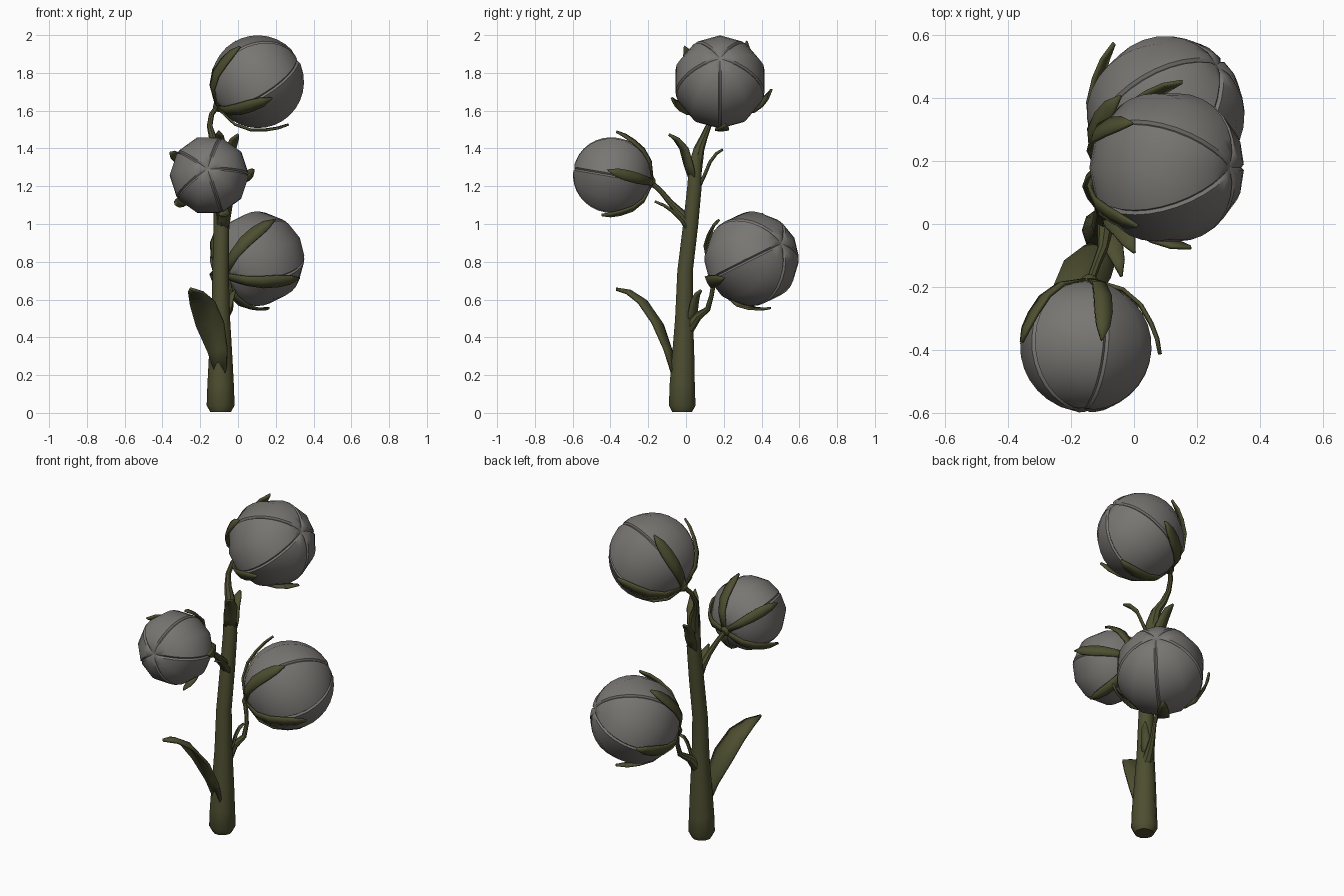
import bpy, math
from mathutils import Vector as V

if "Cube" in bpy.data.objects:
    bpy.data.objects.remove(bpy.data.objects["Cube"])


def material(name, rgb):
    m = bpy.data.materials.new(name)
    m.diffuse_color = (*rgb, 1)
    m.use_nodes = True
    m.node_tree.nodes["Principled BSDF"].inputs["Base Color"].default_value = m.diffuse_color
    return m


GREEN = material("dark olive green", (0.075, 0.076, 0.03))
GREY = material("warm grey", (0.19, 0.182, 0.17))


def make(name, verts, faces, mat, thickness=0):
    me = bpy.data.meshes.new(name)
    me.from_pydata([tuple(v) for v in verts], [], faces)
    me.materials.append(mat)
    me.shade_smooth()
    me.set_sharp_from_angle(angle=math.radians(40))
    ob = bpy.data.objects.new(name, me)
    bpy.context.collection.objects.link(ob)
    if thickness:
        mod = ob.modifiers.new("thickness", "SOLIDIFY")
        mod.thickness = thickness
        mod.offset = 0
    return ob


def tangents(pts):
    n = len(pts) - 1
    return [(pts[min(i + 1, n)] - pts[max(i - 1, 0)]).normalized() for i in range(n + 1)]


def tube(name, pts, radii, sides=8):
    pts = [V(p) for p in pts]
    verts, faces = [], []
    for p, t, r in zip(pts, tangents(pts), radii):
        u = (V((1, 0, 0)) - t * t.x).normalized()
        w = t.cross(u)
        for k in range(sides):
            a = 2 * math.pi * k / sides
            verts.append(p + r * (u * math.cos(a) + w * math.sin(a)))
    for i in range(len(pts) - 1):
        for k in range(sides):
            a, b = i * sides + k, i * sides + (k + 1) % sides
            faces.append((a, b, b + sides, a + sides))
    faces.append(tuple(reversed(range(sides))))
    faces.append(tuple(range(len(verts) - sides, len(verts))))
    return make(name, verts, faces, GREEN)


def ribbon(name, pts, widths, side=None, centre=None, cup=0.2, thickness=0.012):
    """Leaf strip: three points across, slightly cupped."""
    pts = [V(p) for p in pts]
    verts, faces = [], []
    for p, t, w in zip(pts, tangents(pts), widths):
        if centre is not None:
            s = t.cross(p - centre).normalized()
        else:
            s = (V(side) - t * t.dot(V(side))).normalized()
        n = s.cross(t)
        verts += [p - s * w, p + n * (w * cup), p + s * w]
    for i in range(len(pts) - 1):
        for k in range(2):
            a = i * 3 + k
            faces.append((a, a + 1, a + 4, a + 3))
    return make(name, verts, faces, GREEN, thickness)


def boll(name, centre, axis, ref, r):
    """Five-lobed fruit with grooves, plus five sepals lying along the grooves."""
    c, a = V(centre), V(axis).normalized()
    e0 = (V(ref) - a * a.dot(V(ref))).normalized()
    e1 = a.cross(e0)

    def at(theta, phi, rad):  # theta measured from the blossom end
        return c + rad * (a * math.cos(theta)
                          + math.sin(theta) * (e0 * math.cos(phi) + e1 * math.sin(phi)))

    rings, panel = 16, math.radians(72)
    verts, faces = [c + a * r * 0.95], []
    for i in range(1, rings):
        th = math.pi * i / rings
        g = min(0.009 / (r * math.sin(th)), 0.3)
        for k in range(5):
            for off, rad in ((0, 0.955), (g, 0.99), (panel / 2, 1.0), (panel - g, 0.99)):
                verts.append(at(th, k * panel + off, r * rad))
    verts.append(c - a * r * 0.97)
    n, last = 20, len(verts) - 1
    for k in range(n):
        k2 = (k + 1) % n
        faces.append((0, 1 + k, 1 + k2))
        faces.append((last, last - n + k2, last - n + k))
        for i in range(rings - 2):
            b = 1 + i * n
            faces.append((b + k, b + n + k, b + n + k2, b + k2))
    make(name, verts, faces, GREY)

    # sepals: hug the fruit, tips lifting away
    for k in range(5):
        prof = ((178, 1.02), (150, 1.03), (130, 1.035), (112, 1.04), (98, 1.08), (86, 1.13))
        pts = [at(math.radians(t), k * panel + 0.02 * j, r * f)
               for j, (t, f) in enumerate(prof)]
        ribbon(f"{name}_sepal_{k + 1}", pts, [w * r / 0.25 for w in
               (0.016, 0.026, 0.034, 0.034, 0.026, 0.003)], centre=c, cup=0.1)
    # calyx knob where the stalk meets the fruit
    tube(name + "_calyx", [c - a * r * 1.1, c - a * r * 1.04, c - a * r * 0.97],
         (0.014, 0.028, 0.04))


# fruits
boll("top_fruit", (0.105, 0.18, 1.752), (0.85, 0, 0.53), (0, 0, -1), 0.247)
boll("middle_fruit", (-0.152, -0.39, 1.258), (-0.05, -0.98, 0.17), (1, 0, 0), 0.21)
boll("lower_fruit", (0.102, 0.348, 0.815), (0.68, 0.66, 0.34), (0, 0, -1), 0.252)

# main stem
tube("main_stem",
     [(-.092, -.02, 0.005), (-.092, -.02, .04), (-.092, -.02, .15), (-.092, -.015, .3),
      (-.092, -.01, .5), (-.092, -.005, .75), (-.088, .025, 1.0), (-.085, .045, 1.2),
      (-.09, .05, 1.32), (-.1, .06, 1.4)],
     (.055, .074, .07, .062, .05, .043, .042, .04, .035, .02), 10)

# stalks
tube("top_stalk", [(-.09, .05, 1.28), (-.105, .07, 1.4), (-.135, .095, 1.46),
                   (-.15, .12, 1.52), (-.14, .15, 1.58), (-.11, .18, 1.623)],
     (.034, .028, .02, .015, .014, .014))
tube("middle_stalk", [(-.088, .03, .95), (-.09, -.01, 1.04), (-.1, -.08, 1.11),
                      (-.12, -.13, 1.17), (-.14, -.185, 1.222)],
     (.03, .026, .017, .014, .014))
tube("lower_stalk", [(-.085, 0, .43), (-.07, .06, .51), (-.04, .115, .55),
                     (-.035, .135, .62), (-.045, .145, .68), (-.07, .17, .73)],
     (.035, .024, .015, .012, .012, .014))

# large lower leaf
ribbon("large_leaf", [(-.09, -.06, .19), (-.11, -.095, .33), (-.15, -.15, .47),
                      (-.19, -.225, .58), (-.225, -.3, .635), (-.25, -.37, .655)],
       (.025, .055, .078, .07, .042, .004), side=(1, -.3, 0), cup=-.25, thickness=.016)

# small leaves at the forks
ribbon("top_front_leaf", [(-.08, .04, 1.22), (-.065, .015, 1.31), (-.04, -.01, 1.4),
                          (-.02, -.05, 1.45), (0, -.09, 1.475)],
       (.025, .036, .034, .024, .003), side=(.8, .6, 0))
ribbon("top_back_leaf", [(-.09, .06, 1.18), (-.1, .095, 1.26), (-.11, .125, 1.33),
                         (-.115, .16, 1.375), (-.12, .195, 1.395)],
       (.025, .035, .03, .022, .003), side=(-1, 0, 0))
ribbon("middle_leaf", [(-.085, .02, .95), (-.075, -.02, 1.02), (-.065, -.07, 1.07),
                       (-.05, -.115, 1.1), (-.04, -.165, 1.12)],
       (.02, .032, .03, .02, .003), side=(1, 0, 0))
ribbon("lower_leaf", [(-.08, .02, .46), (-.06, .035, .53), (-.045, .045, .59),
                      (-.03, .06, .63), (-.015, .08, .65)],
       (.02, .028, .024, .016, .003), side=(-.6, .8, 0))
